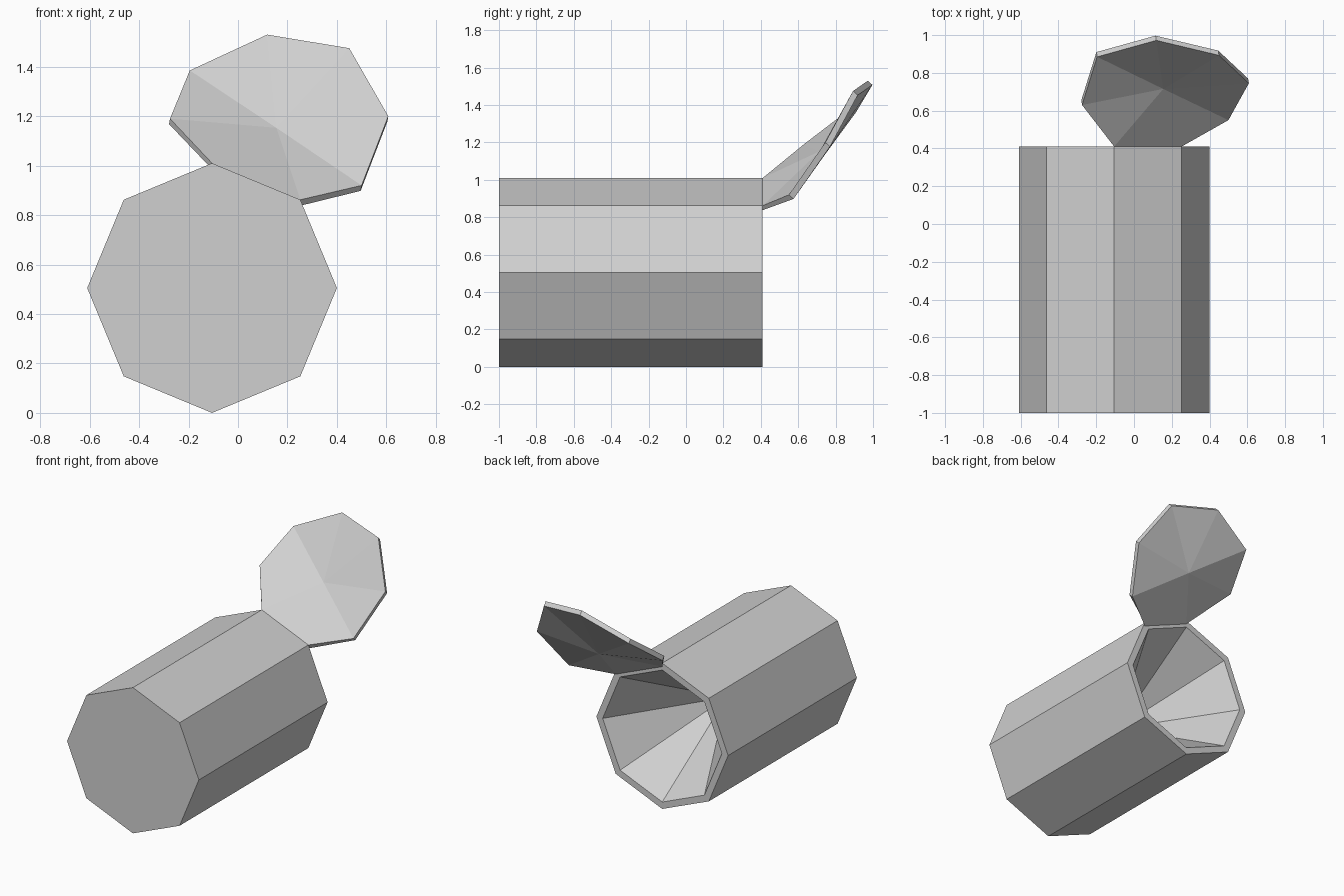
import bpy, bmesh, math
from mathutils import Vector

cube = bpy.data.objects.get("Cube")
if cube:
    bpy.data.objects.remove(cube, do_unlink=True)

SIDES = 8
AXIS_X, AXIS_Z, RADIUS = -0.105, 0.505, 0.505
FRONT, BACK = -1.0, 0.41

grey = bpy.data.materials.new("light_grey")
grey.use_nodes = True
grey.diffuse_color = (0.63, 0.63, 0.63, 1)
grey.node_tree.nodes["Principled BSDF"].inputs["Base Color"].default_value = (0.63, 0.63, 0.63, 1)


def ring(bm, radius, y):
    """Octagon of vertices around the can axis."""
    angles = [math.tau * i / SIDES for i in range(SIDES)]
    return [bm.verts.new((AXIS_X + radius * math.cos(a), y, AXIS_Z + radius * math.sin(a)))
            for a in angles]


def bridge(bm, a, b):
    for i in range(SIDES):
        j = (i + 1) % SIDES
        bm.faces.new((a[i], a[j], b[j], b[i]))


def fan(bm, loop, tip):
    centre = bm.verts.new(tip)
    for i in range(SIDES):
        bm.faces.new((loop[i], loop[(i + 1) % SIDES], centre))


def finish(bm, name):
    bmesh.ops.recalc_face_normals(bm, faces=bm.faces)
    mesh = bpy.data.meshes.new(name)
    bm.to_mesh(mesh)
    bm.free()
    mesh.materials.append(grey)
    obj = bpy.data.objects.new(name, mesh)
    bpy.context.collection.objects.link(obj)


# Can body: closed front, flat rim and conical hollow at the back
bm = bmesh.new()
front = ring(bm, RADIUS, FRONT)
back = ring(bm, RADIUS, BACK)
inner = ring(bm, 0.457, BACK)
bm.faces.new(front)
bridge(bm, front, back)
bridge(bm, back, inner)
fan(bm, inner, (AXIS_X, (FRONT + BACK) / 2, AXIS_Z))
finish(bm, "can_body")

# Lid: bent-back octagon, hinged on one rim edge, with a thin rim
bm = bmesh.new()
outline = [(-0.105, BACK, 1.01), (0.252, BACK, 0.862), (0.5, 0.55, 0.92),
           (0.608, 0.745, 1.2), (0.45, 0.893, 1.475), (0.118, 0.972, 1.53),
           (-0.195, 0.885, 1.385), (-0.275, 0.63, 1.19)]
tip = Vector((0.155, 0.715, 1.153))
drop = Vector((-0.004, 0.025, -0.022))
hinge_drop = Vector((0, 0, -0.024))
upper = [bm.verts.new(p) for p in outline]
lower = [bm.verts.new(Vector(p) + (hinge_drop if i < 2 else drop))
         for i, p in enumerate(outline)]
fan(bm, upper, tip)
fan(bm, lower, tip + drop)
bridge(bm, upper, lower)
finish(bm, "lid")
